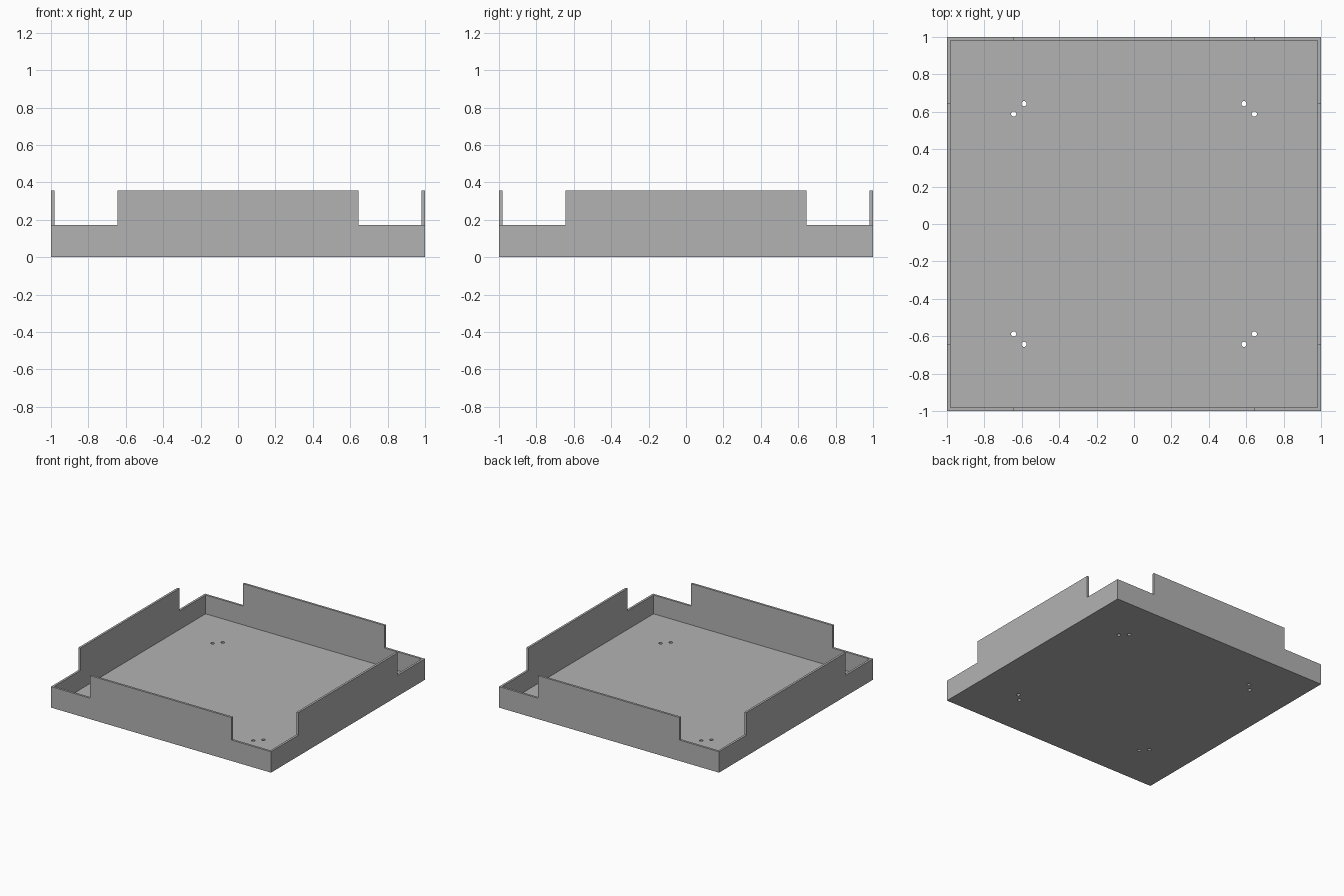
import bpy
from mathutils import Vector

if "Cube" in bpy.data.objects:
    bpy.data.objects.remove(bpy.data.objects["Cube"], do_unlink=True)

HALF = 1.0        # half the tray width
WALL = 0.018      # wall thickness
FLOOR = 0.018     # floor thickness
LOW = 0.172       # wall height at the corners
HIGH = 0.357      # wall height along the sides
NOTCH = 0.643     # where the corner notches begin
HOLE_R = 0.014

grey = bpy.data.materials.new("plain grey")
grey.use_nodes = True
colour = (0.45, 0.45, 0.45, 1)
grey.diffuse_color = colour
grey.node_tree.nodes["Principled BSDF"].inputs["Base Color"].default_value = colour


def box(name, low, high):
    low, high = Vector(low), Vector(high)
    bpy.ops.mesh.primitive_cube_add(size=1, location=(low + high) / 2)
    ob = bpy.context.object
    ob.name = name
    ob.scale = high - low
    bpy.ops.object.transform_apply(location=True, rotation=False, scale=True)
    return ob


def cut(target, cutter):
    cutter.hide_render = True
    mod = target.modifiers.new("cut", "BOOLEAN")
    mod.operation = "DIFFERENCE"
    mod.solver = "EXACT"
    mod.object = cutter
    bpy.context.view_layer.objects.active = target
    bpy.ops.object.modifier_apply(modifier=mod.name)
    bpy.data.objects.remove(cutter, do_unlink=True)


# Square tray hollowed from a block
tray = box("tray", (-HALF, -HALF, 0), (HALF, HALF, HIGH))
inner = HALF - WALL
cut(tray, box("cavity_cutter", (-inner, -inner, FLOOR), (inner, inner, 1)))

for sx in (-1, 1):
    for sy in (-1, 1):
        # Walls lowered at each corner
        centre = Vector((sx, sy, 0)) * (NOTCH + 0.5)
        cut(tray, box("notch_cutter", centre + Vector((-0.5, -0.5, LOW)),
                      centre + Vector((0.5, 0.5, 1))))
        # Pair of screw holes through the floor
        for x, y in ((0.588, 0.643), (0.643, 0.588)):
            bpy.ops.mesh.primitive_cylinder_add(
                vertices=24, radius=HOLE_R, depth=0.2, location=(sx * x, sy * y, 0))
            cut(tray, bpy.context.object)

tray.data.materials.clear()
tray.data.materials.append(grey)
for face in tray.data.polygons:
    face.material_index = 0
bpy.context.view_layer.objects.active = tray
tray.select_set(True)
bpy.ops.object.shade_smooth_by_angle()
